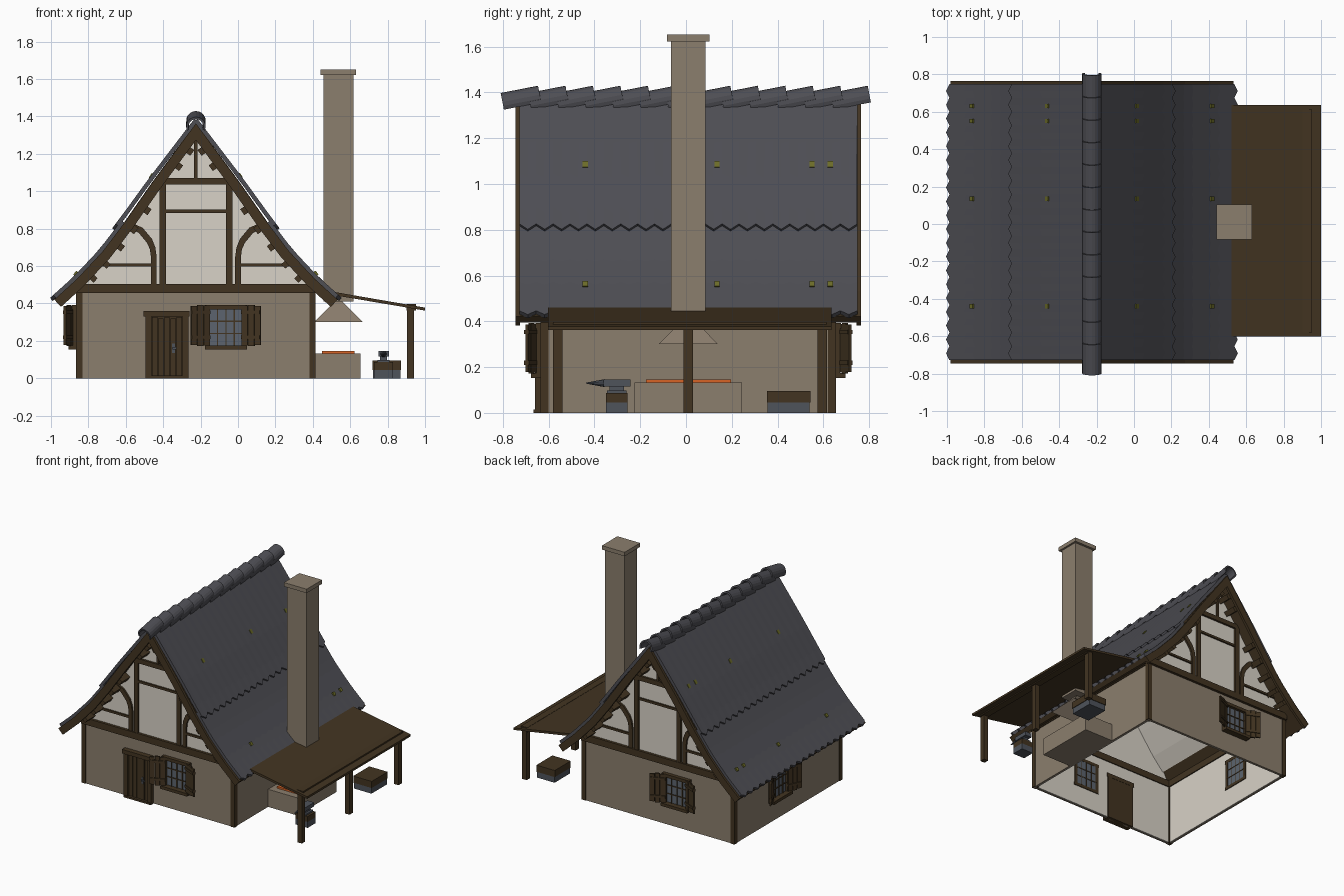
import bpy, bmesh, math
from mathutils import Matrix, Vector

if "Cube" in bpy.data.objects:
    bpy.data.objects.remove(bpy.data.objects["Cube"])


def mat(name, r, g, b):
    m = bpy.data.materials.new(name)
    lin = lambda c: ((c / 255 + 0.055) / 1.055) ** 2.4
    m.diffuse_color = (lin(r), lin(g), lin(b), 1)
    m.use_nodes = True
    m.node_tree.nodes["Principled BSDF"].inputs["Base Color"].default_value = m.diffuse_color
    return m


STONE = mat("stone", 139, 126, 109)
PLASTER = mat("plaster", 216, 210, 199)
TIMBER = mat("timber", 66, 52, 33)
SLATE = mat("slate", 78, 78, 84)
IRON = mat("iron", 78, 83, 91)
GLASS = mat("glass", 92, 100, 110)
EMBER = mat("ember", 215, 100, 38)
MOSS = mat("moss", 108, 108, 40)

I = Matrix.Identity(4)
HOUSE = Matrix.Translation((-0.225, 0.01, 0))
TURN = Matrix.Rotation(math.pi, 4, 'Z')


def finish(name, bm, m, M=I, recalc=True):
    bm.transform(M)
    if recalc:
        bmesh.ops.recalc_face_normals(bm, faces=bm.faces)
    me = bpy.data.meshes.new(name)
    bm.to_mesh(me)
    bm.free()
    me.materials.append(m)
    ob = bpy.data.objects.new(name, me)
    bpy.context.collection.objects.link(ob)
    return ob


def prism(name, pts, y0, y1, m, M=I):
    """Outline in (x, z) pushed from y0 to y1."""
    bm = bmesh.new()
    a = [bm.verts.new((x, y0, z)) for x, z in pts]
    b = [bm.verts.new((x, y1, z)) for x, z in pts]
    bm.faces.new(a)
    bm.faces.new(b[::-1])
    n = len(pts)
    for i in range(n):
        j = (i + 1) % n
        bm.faces.new((a[i], b[i], b[j], a[j]))
    return finish(name, bm, m, M)


def box(name, x0, x1, y0, y1, z0, z1, m, M=I):
    return prism(name, [(x0, z0), (x1, z0), (x1, z1), (x0, z1)], y0, y1, m, M)


# Roof curve: distance from ridge -> height, with offset inward along the normal
CURVE = [(0, 1.40), (.25, 1.06), (.40, .845), (.515, .693), (.65, .548), (.772, .437)]


def at(d, off, s=1):
    for (d0, z0), (d1, z1) in zip(CURVE, CURVE[1:]):
        if d <= d1 or d1 == CURVE[-1][0]:
            k = (z0 - z1) / (d1 - d0)
            break
    z, L = z0 - k * (d - d0), math.hypot(1, k)
    if d == 0:
        return (0, z - off * L)
    return (s * (d - off * k / L), z - off / L)


def roof_slab(name, s, o0, o1, y0, y1, m, M, dmax=.772):
    ds = [d for d, _ in CURVE if d < dmax] + [dmax]
    prism(name, [at(d, o0, s) for d in ds] + [at(d, o1, s) for d in ds[::-1]], y0, y1, m, M)


# Walls: stone outside, plaster inside, open below
W, D, H = .635, .64, .47
for i, (hw, hd) in enumerate([(W, D), (D, W), (W, D), (D, W)]):
    M = HOUSE @ Matrix.Rotation(i * math.pi / 2, 4, 'Z')
    box("wall", -hw, hw, -hd, -hd + .014, 0, H, STONE, M)
    box("wall_lining", -hw + .014, hw - .014, -hd + .014, -hd + .022, .002, H, PLASTER, M)
    box("wall_plate", -hw, hw, -hd - .006, -hd + .03, .455, .505, TIMBER, M)
for sx in (-1, 1):
    for sy in (-1, 1):
        x, y = sx * (W - .012), sy * (D - .012)
        box("corner_post", x - .017, x + .017, y - .017, y + .017, 0, .47, TIMBER, HOUSE)

# Gables with half timbering, front and back
for M in (HOUSE, HOUSE @ TURN):
    ds = [.60, .515, .40, .25]
    outline = [at(d, .05, -1) for d in ds] + [at(0, .05)] + [at(d, .05) for d in ds[::-1]]
    prism("gable_panel", [(-.6, .49)] + outline + [(.6, .49)], -D, -D + .02, PLASTER, M)
    f, b = -D - .016, -D + .005
    box("tie_beam", -W, W, f - .004, b, .455, .505, TIMBER, M)
    box("collar_beam", -.2, .2, f, b, 1.035, 1.07, TIMBER, M)
    box("middle_rail", -.165, .165, f + .004, b, .885, .902, TIMBER, M)
    box("king_post", -.009, .009, f + .004, b, 1.07, 1.30, TIMBER, M)
    for s in (-1, 1):
        box("gable_post", s * .178 - .017, s * .178 + .017, f, b, .5, 1.065, TIMBER, M)
        box("low_rail", min(s * .21, s * .55), max(s * .21, s * .55), f + .004, b, .597, .613, TIMBER, M)
        arc = [(.21, .5), (.21, .65), (.217, .70), (.235, .745), (.285, .805), (.365, .84),
               (.375, .812), (.305, .777), (.262, .725), (.246, .69), (.24, .645), (.24, .5)]
        prism("curved_brace", [(s * x, z) for x, z in arc], f + .002, b, TIMBER, M)
        roof_slab("barge_board", s, .022, .075, -.755, -.735, TIMBER, M)
        for d in (.10, .16, .33, .40, .47, .54, .61):
            prism("purlin_end", [at(d - .011, .05, s), at(d + .011, .05, s),
                                 at(d + .011, .10, s), at(d - .011, .10, s)], -.737, -.63, TIMBER, M)

# Roof: timber deck, plaster lining, two zigzag-edged slate courses each side
for s in (-1, 1):
    roof_slab("roof_deck", s, .02, .056, -.737, .737, TIMBER, HOUSE)
    roof_slab("roof_lining", s, .056, .062, -.62, .62, PLASTER, HOUSE, .60)
    for d0, d1, o0, o1 in ((.40, .772, .013, .011), (0, .43, .012, -.001)):
        bm = bmesh.new()
        rows, cols, n = [], 8, 40
        for c in range(n + 1):
            y = -.738 + 1.476 * c / n
            end = d1 + (.008 if c % 2 else -.010)
            row = []
            for r in range(cols + 1):
                t = r / cols
                x, z = at(d0 + (end - d0) * t, o0 + (o1 - o0) * t, s)
                row.append(bm.verts.new((x, y, z)))
            rows.append(row)
        for p, q in zip(rows, rows[1:]):
            for r in range(cols):
                bm.faces.new((p[r], p[r + 1], q[r + 1], q[r]))
        ob = finish("slate_course", bm, SLATE, HOUSE)
        mod = ob.modifiers.new("thickness", 'SOLIDIFY')
        mod.thickness, mod.offset = .022, 0
    for d in (.235, .64):
        for y in (-.45, .125, .54, .62):
            prism("moss_patch", [at(d - .009, -.011, s), at(d + .009, -.009, s),
                                 at(d + .009, .004, s), at(d - .009, .004, s)],
                  y - .011, y + .011, MOSS, HOUSE)

# Ridge: overlapping tilted half-round tiles
ring = [math.radians(-25 + 230 * k / 12) for k in range(13)]
tile = [(.052 * math.cos(a), .052 * math.sin(a)) for a in ring]
tile += [(.040 * math.cos(a), .040 * math.sin(a)) for a in ring[::-1]]
for i in range(13):
    M = Matrix.Translation((-.225, -.718 + i * .12, 1.362)) @ Matrix.Rotation(math.radians(11), 4, 'X')
    prism("ridge_tile", tile, -.083, .083, SLATE, M)


# Windows: frame, glazing bars, sill and two half-open shutters
def window(M):
    o, i = -.022, .028
    box("window_glass", -.09, .09, -.006, .026, .175, .375, GLASS, M)
    for s in (-1, 1):
        box("window_jamb", s * .097 - .013, s * .097 + .013, o, i, .165, .385, TIMBER, M)
    box("window_head", -.115, .115, o - .006, i, .368, .392, TIMBER, M)
    box("window_sill", -.112, .112, o - .025, i, .153, .175, TIMBER, M)
    for k in (-.045, 0, .045):
        box("glazing_bar", k - .003, k + .003, -.012, .029, .175, .37, TIMBER, M)
    for z in (.24, .305):
        box("glazing_bar", -.09, .09, -.012, .029, z - .003, z + .003, TIMBER, M)
    for s in (-1, 1):
        S = M @ Matrix.Translation((s * .088, -.018, 0)) @ Matrix.Rotation(-s * math.radians(24), 4, 'Z')
        for p in range(3):
            a, b = s * (.002 + p * .037), s * (.036 + p * .037)
            drop = (.004, 0, .006)[p]
            box("shutter_plank", min(a, b), max(a, b), -.010, .002, .172 + drop, .392 - drop, TIMBER, S)
        for z in (.21, .345):
            box("shutter_batten", min(0, s * .108), max(0, s * .108), -.016, .006, z, z + .018, TIMBER, S)


window(Matrix.Translation((-.065, -.63, 0)))
window(Matrix.Translation((-.385, .65, 0)) @ TURN)
window(Matrix.Translation((-.86, .13, 0)) @ Matrix.Rotation(-math.pi / 2, 4, 'Z'))

# Door
box("door_post", -.495, -.462, -.66, -.60, 0, .34, TIMBER)
box("door_post", -.296, -.265, -.66, -.60, 0, .34, TIMBER)
box("door_lintel", -.505, -.258, -.668, -.60, .33, .36, TIMBER)
box("door_threshold", -.49, -.27, -.665, -.60, 0, .014, TIMBER)
box("door_back", -.465, -.293, -.635, -.602, .01, .335, TIMBER)
for k in range(5):
    x = -.460 + k * .033
    box("door_plank", x, x + .029, -.645 - .003 * (k % 2), -.63, .014, .328 - .008 * (k % 2), TIMBER)
box("door_handle_plate", -.352, -.338, -.652, -.64, .135, .185, IRON)
box("door_handle", -.350, -.328, -.662, -.65, .155, .167, IRON)

# Chimney with cap and smoke hood
box("chimney", .457, .617, -.065, .085, .41, 1.63, STONE)
box("chimney_cap", .442, .632, -.082, .103, 1.622, 1.652, STONE)
bm = bmesh.new()
bmesh.ops.create_cone(bm, cap_ends=False, segments=4, radius1=.13 * math.sqrt(2), radius2=.01, depth=.125)
finish("smoke_hood", bm, STONE, Matrix.Translation((.537, .01, .3625)) @ Matrix.Rotation(math.pi / 4, 4, 'Z'))

# Forge
box("forge_hearth", .405, .655, -.225, .245, 0, .133, STONE)
box("forge_embers", .45, .622, -.175, .197, .13, .146, EMBER)

# Lean-to roof on three posts
prism("leanto_roof", [(.42, .460), (1.0, .362), (1.0, .378), (.42, .478)], -.602, .636, TIMBER)
box("leanto_beam", .90, .952, -.58, .613, .362, .397, TIMBER)
for y in (-.56, .01, .595):
    box("leanto_post", .903, .941, y - .02, y + .02, 0, .38, TIMBER)

# Anvil on a banded stump
box("stump_base", .728, .828, -.35, -.255, 0, .045, IRON)
box("stump", .728, .828, -.35, -.255, .045, .086, TIMBER)
box("anvil_foot", .745, .811, -.345, -.26, .086, .098, IRON)
box("anvil_waist", .760, .796, -.335, -.27, .098, .118, IRON)
box("anvil_face", .750, .806, -.36, -.242, .116, .146, IRON)
bm = bmesh.new()
bmesh.ops.create_cone(bm, cap_ends=True, segments=10, radius1=.017, radius2=.002, depth=.08)
finish("anvil_horn", bm, IRON, Matrix.Translation((.778, -.397, .130)) @ Matrix.Rotation(math.pi / 2, 4, 'X'))

# Quenching trough
box("trough_base", .722, .868, .357, .54, 0, .045, IRON)
box("trough", .718, .872, .353, .544, .045, .095, TIMBER)
